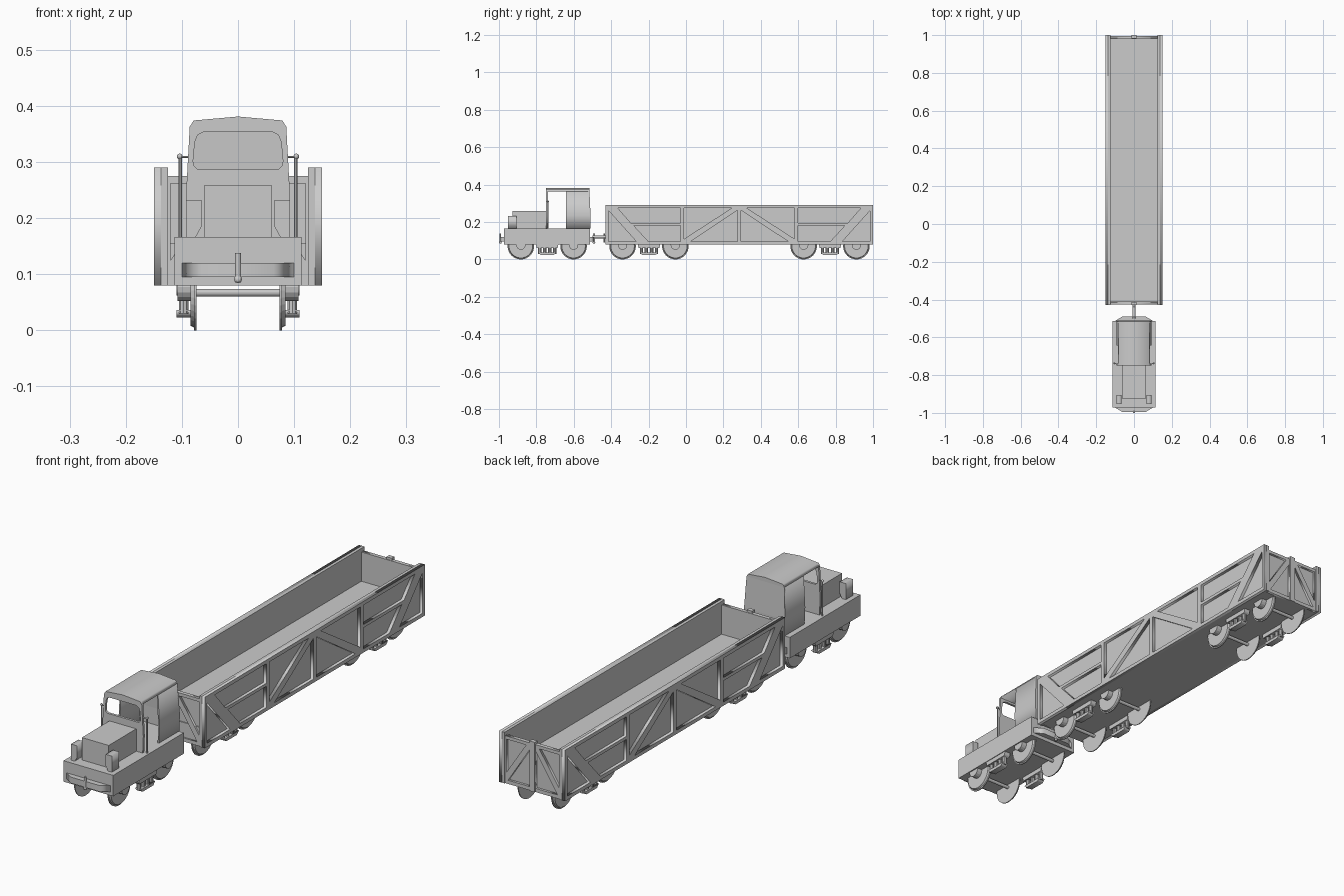
import bpy, bmesh, math
from mathutils import Vector, Matrix

if "Cube" in bpy.data.objects:
    bpy.data.objects.remove(bpy.data.objects["Cube"])

grey = bpy.data.materials.new("plain_grey")
grey.diffuse_color = (0.6, 0.6, 0.6, 1)
grey.use_nodes = True
grey.node_tree.nodes["Principled BSDF"].inputs["Base Color"].default_value = grey.diffuse_color


def finish(name, mesh):
    bm = bmesh.new()
    bm.from_mesh(mesh)
    bmesh.ops.remove_doubles(bm, verts=bm.verts, dist=1e-5)
    bmesh.ops.recalc_face_normals(bm, faces=bm.faces)
    bm.to_mesh(mesh)
    bm.free()
    mesh.materials.clear()
    mesh.materials.append(grey)
    ob = bpy.data.objects.new(name, mesh)
    bpy.context.collection.objects.link(ob)
    return ob


def plate(name, loops, axis, a, b):
    """Extrude an outline (with optional holes) from a to b along an axis."""
    cu = bpy.data.curves.new(name, 'CURVE')
    cu.dimensions = '2D'
    cu.fill_mode = 'BOTH'
    cu.extrude = abs(b - a) / 2
    for loop in loops:
        sp = cu.splines.new('POLY')
        sp.points.add(len(loop) - 1)
        for p, (u, v) in zip(sp.points, loop):
            p.co = (u, v, 0, 1)
        sp.use_cyclic_u = True
    tmp = bpy.data.objects.new("tmp", cu)
    bpy.context.collection.objects.link(tmp)
    dg = bpy.context.evaluated_depsgraph_get()
    mesh = bpy.data.meshes.new_from_object(tmp.evaluated_get(dg))
    bpy.data.objects.remove(tmp)
    m = (a + b) / 2
    for v in mesh.vertices:
        p, q, w = v.co
        w += m
        v.co = {'x': (w, p, q), 'y': (p, w, q), 'z': (p, q, w)}[axis]
    return finish(name, mesh)


def box(name, x0, x1, y0, y1, z0, z1):
    bm = bmesh.new()
    bmesh.ops.create_cube(bm, size=1)
    for v in bm.verts:
        v.co = ((x0 + x1) / 2 + v.co.x * (x1 - x0), (y0 + y1) / 2 + v.co.y * (y1 - y0),
                (z0 + z1) / 2 + v.co.z * (z1 - z0))
    me = bpy.data.meshes.new(name)
    bm.to_mesh(me)
    bm.free()
    return finish(name, me)


def rod(name, p, q, r, r2=None, n=12, cut=None):
    """Cylinder or cone between two points, optionally cut off above a height."""
    p, q = Vector(p), Vector(q)
    bm = bmesh.new()
    mat = Matrix.Translation((p + q) / 2) @ (q - p).to_track_quat('Z', 'Y').to_matrix().to_4x4()
    bmesh.ops.create_cone(bm, cap_ends=True, segments=n, radius1=r,
                          radius2=r if r2 is None else r2, depth=(q - p).length, matrix=mat)
    if cut:
        bmesh.ops.bisect_plane(bm, geom=bm.verts[:] + bm.edges[:] + bm.faces[:],
                               plane_co=(0, 0, cut), plane_no=(0, 0, 1), clear_outer=True)
    me = bpy.data.meshes.new(name)
    bm.to_mesh(me)
    bm.free()
    return finish(name, me)


def ball(name, c, r):
    bm = bmesh.new()
    bmesh.ops.create_uvsphere(bm, u_segments=12, v_segments=8, radius=r,
                              matrix=Matrix.Translation(c))
    me = bpy.data.meshes.new(name)
    bm.to_mesh(me)
    bm.free()
    return finish(name, me)


def xspan(s, a, b):
    return min(s * a, s * b), max(s * a, s * b)


# ---- wagon body: floor, side walls with truss frames, ends
box("wagon_floor", -0.135, 0.135, -0.42, 0.985, 0.08, 0.155)
MID = 0.285
half_holes = [
    [(-0.415, 0.262), (-0.415, 0.095), (-0.265, 0.095)],
    [(-0.365, 0.275), (-0.03, 0.275), (-0.03, 0.195), (-0.295, 0.195)],
    [(-0.28, 0.182), (-0.03, 0.182), (-0.03, 0.095), (-0.2, 0.095)],
    [(-0.01, 0.275), (0.245, 0.275), (-0.01, 0.11)],
    [(0.275, 0.262), (0.275, 0.095), (0.022, 0.095)],
]
holes = half_holes + [[(2 * MID - y, z) for y, z in h] for h in half_holes]
outline = [(-0.43, 0.08), (1.0, 0.08), (1.0, 0.29), (-0.43, 0.29)]
for s in (-1, 1):
    box("wagon_side_wall", *xspan(s, 0.125, 0.137), -0.43, 1.0, 0.08, 0.29)
    plate("wagon_side_frame", [outline] + holes, 'x', s * 0.137, s * 0.15)
end_half = [[(0.12, 0.262), (0.12, 0.125), (0.03, 0.262)],
            [(0.012, 0.25), (0.012, 0.095), (0.112, 0.095)]]
end_holes = end_half + [[(-x, z) for x, z in h] for h in end_half]
end_outline = [(-0.126, 0.08), (0.126, 0.08), (0.126, 0.275), (-0.126, 0.275)]
for y, d in ((-0.43, 1), (1.0, -1)):
    w = sorted((y + d * 0.014, y + d * 0.02))
    box("wagon_end_wall", -0.126, 0.126, *w, 0.08, 0.275)
    plate("wagon_end_frame", [end_outline] + end_holes, 'y', y + d * 0.004, y + d * 0.014)
    box("wagon_end_post", -0.012, 0.012, *sorted((y, y + d * 0.018)), 0.08, 0.285)

# ---- bogies: wheels, axles, axle boxes and springs
for cy in (-0.742, -0.198, 0.77):
    for y in (cy - 0.141, cy + 0.141):
        rod("axle", (-0.08, y, 0.067), (0.08, y, 0.067), 0.007)
        for s in (-1, 1):
            rod("wheel_flange", (s * 0.074, y, 0.071), (s * 0.078, y, 0.071), 0.071, n=32, cut=0.081)
            rod("wheel_tread", (s * 0.078, y, 0.071), (s * 0.085, y, 0.071), 0.066, 0.063, n=32, cut=0.081)
            rod("axle_box", (s * 0.083, y, 0.077), (s * 0.108, y, 0.077), 0.025, n=16, cut=0.081)
    for s in (-1, 1):
        x0, x1 = s * 0.083, s * 0.11
        plate("spring_hanger", [[(cy - 0.06, 0.081), (cy + 0.06, 0.081), (cy + 0.056, 0.062),
                                 (cy - 0.056, 0.062)]], 'x', x0, x1)
        plate("spring_seat", [[(cy - 0.048, 0.036), (cy + 0.048, 0.036), (cy + 0.034, 0.023),
                               (cy - 0.034, 0.023)]], 'x', x0, x1)
        for k in (-0.04, -0.014, 0.014, 0.04):
            rod("spring", (s * 0.097, cy + k, 0.03), (s * 0.097, cy + k, 0.066), 0.009, n=10)

# ---- locomotive deck and bumpers
box("deck", -0.113, 0.113, -0.972, -0.513, 0.08, 0.166)
for y, d in ((-0.972, -1), (-0.513, 1)):
    plate("bumper", [[(-0.1, y), (0.1, y), (0.063, y + d * 0.022), (-0.063, y + d * 0.022)]],
          'z', 0.095, 0.12)
    rod("coupling_pin", (0, y + d * 0.021, 0.085), (0, y + d * 0.021, 0.138), 0.005)
    ball("coupling_pin_foot", (0, y + d * 0.021, 0.091), 0.007)
rod("draw_bar", (0, -0.50, 0.121), (0, -0.415, 0.121), 0.008)
rod("wagon_pin", (0, -0.437, 0.09), (0, -0.437, 0.138), 0.005)

# ---- hood and side lockers
box("hood", -0.061, 0.061, -0.927, -0.74, 0.165, 0.258)
for s in (-1, 1):
    pts = [(0.076, 0.165), (0.093, 0.165), (0.093, 0.232), (0.065, 0.232), (0.065, 0.185)]
    plate("locker", [[(s * x, z) for x, z in pts]], 'y', -0.952, -0.905)

# ---- cab: windscreen wall, rear walls, roof
half = [(0.09, 0.165), (0.093, 0.235), (0.086, 0.363), (0.079, 0.374), (0.0, 0.381)]
cab = half + [(-x, z) for x, z in reversed(half[:-1])]
win = [(0.072, 0.287), (0.079, 0.294), (0.08, 0.302), (0.077, 0.335), (0.072, 0.348),
       (0.06, 0.354)]
window = win + [(-x, z) for x, z in reversed(win)]
plate("cab_front", [cab, window], 'y', -0.748, -0.738)
back = plate("cab_back", [cab], 'y', -0.523, -0.516)
# slight bulge at mid height of the back wall
for v in back.data.vertices:
    if v.co.z < 0.3:
        v.co.y += 0.006
for s in (-1, 1):
    wall = half[:3] + [(x - 0.006, z) for x, z in reversed(half[:3])]
    plate("cab_side", [[(s * x, z) for x, z in wall]], 'y', -0.642, -0.516)
    # handrail with ball end and bracket
    rod("handrail", (s * 0.103, -0.738, 0.165), (s * 0.103, -0.738, 0.307), 0.003, n=8)
    ball("handrail_knob", (s * 0.104, -0.738, 0.31), 0.005)
    rod("handrail_bracket", (s * 0.104, -0.738, 0.309), (s * 0.087, -0.742, 0.309), 0.002, n=8)
roof = [(0.086, 0.363), (0.079, 0.374), (0.0, 0.381), (-0.079, 0.374), (-0.086, 0.363)]
plate("cab_roof", [roof], 'y', -0.748, -0.516)
